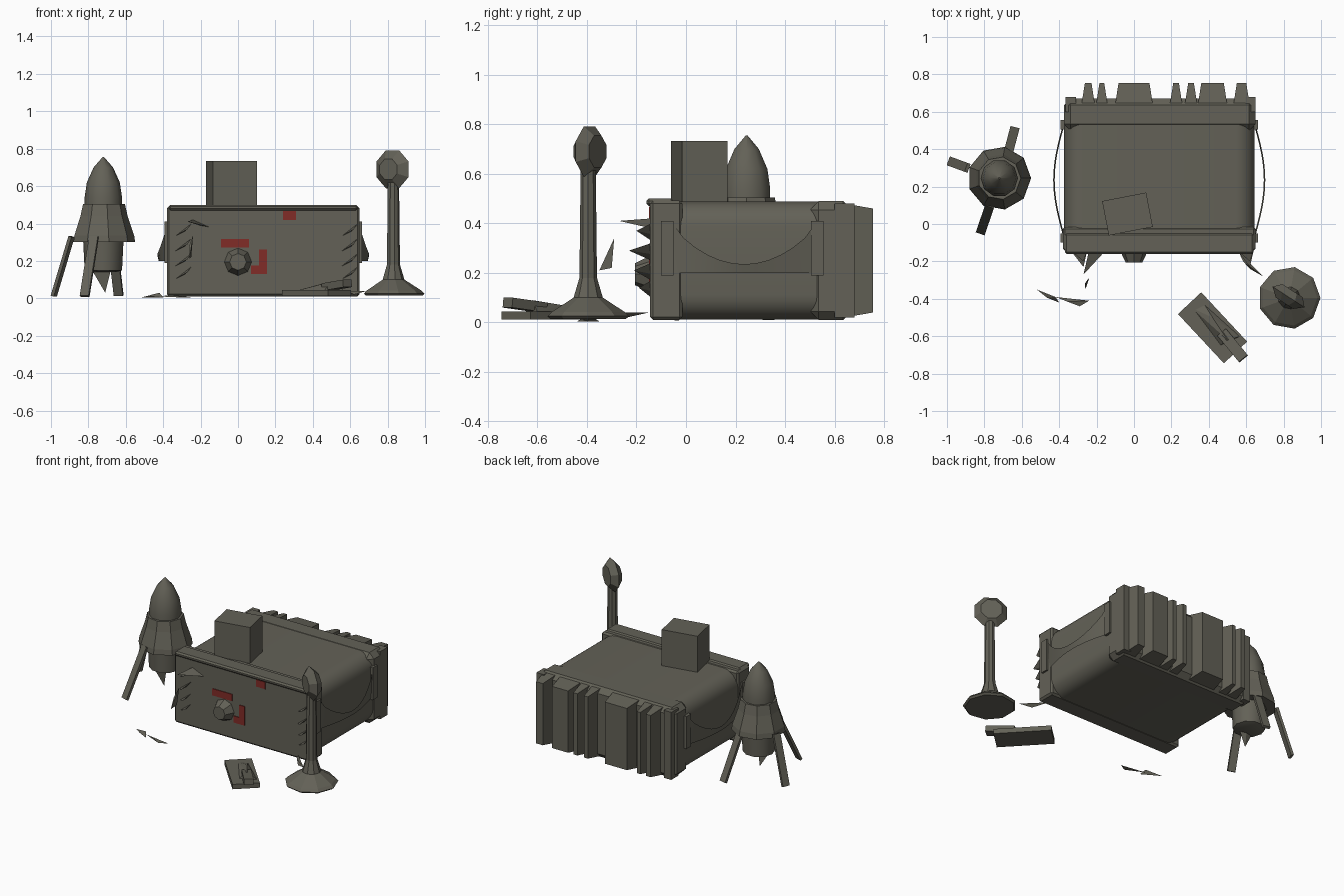
import bpy, bmesh, math
from mathutils import Vector, Matrix

if "Cube" in bpy.data.objects:
    bpy.data.objects.remove(bpy.data.objects["Cube"], do_unlink=True)


def material(name, rgb):
    m = bpy.data.materials.new(name)
    m.use_nodes = True
    m.diffuse_color = (*rgb, 1)
    m.node_tree.nodes["Principled BSDF"].inputs["Base Color"].default_value = (*rgb, 1)
    return m


GREY = material("olive_grey", (0.125, 0.12, 0.095))
RED = material("dark_red", (0.22, 0.025, 0.02))


def finish(name, bm, mat=GREY, smooth=None):
    if any(len(e.link_faces) == 2 for e in bm.edges):
        bmesh.ops.recalc_face_normals(bm, faces=bm.faces)
    me = bpy.data.meshes.new(name)
    bm.to_mesh(me)
    bm.free()
    me.materials.append(mat)
    if smooth:
        for p in me.polygons:
            p.use_smooth = True
        me.set_sharp_from_angle(angle=math.radians(smooth))
    ob = bpy.data.objects.new(name, me)
    bpy.context.collection.objects.link(ob)
    return ob


def hull(name, pts, mat=GREY):
    bm = bmesh.new()
    for p in pts:
        bm.verts.new(p)
    res = bmesh.ops.convex_hull(bm, input=bm.verts)
    loose = [v for v in bm.verts if not v.link_faces]
    bmesh.ops.delete(bm, geom=loose, context='VERTS')
    return finish(name, bm, mat)


def box(name, lo, hi, mat=GREY, bevel=0, segs=1, along=None, turn=0, smooth=None):
    lo, hi = Vector(lo), Vector(hi)
    bm = bmesh.new()
    bmesh.ops.create_cube(bm, size=1)
    bmesh.ops.scale(bm, vec=hi - lo, verts=bm.verts)
    if bevel:
        edges = [e for e in bm.edges if along is None
                 or abs((e.verts[0].co - e.verts[1].co).normalized()[along]) > 0.9]
        bmesh.ops.bevel(bm, geom=edges, offset=bevel, segments=segs, profile=0.5, affect='EDGES')
    bmesh.ops.rotate(bm, matrix=Matrix.Rotation(math.radians(turn), 3, 'Z'), verts=bm.verts)
    bmesh.ops.translate(bm, vec=(lo + hi) / 2, verts=bm.verts)
    return finish(name, bm, mat, smooth)


def lathe(name, profile, centre, sides, smooth=None):
    """Stack of rings given as (radius, height), closed at both ends."""
    bm = bmesh.new()
    rings = []
    for r, z in profile:
        rings.append([bm.verts.new((centre[0] + r * math.cos(2 * math.pi * i / sides),
                                    centre[1] + r * math.sin(2 * math.pi * i / sides), z))
                      for i in range(sides)])
    for a, b in zip(rings, rings[1:]):
        for i in range(sides):
            j = (i + 1) % sides
            bm.faces.new((a[i], a[j], b[j], b[i]))
    bm.faces.new(rings[0])
    bm.faces.new(rings[-1])
    return finish(name, bm, GREY, smooth)


def strut(name, a, b, width, depth):
    a, b = Vector(a), Vector(b)
    d = (b - a).normalized()
    u = d.cross(Vector((0, 0, 1))).normalized() * width / 2
    v = d.cross(u).normalized() * depth / 2
    return hull(name, [p + s * u + t * v for p in (a, b) for s in (-1, 1) for t in (-1, 1)])


def shard(name, a, b, c):
    """Thin torn triangular splinter."""
    a, b, c = Vector(a), Vector(b), Vector(c)
    n = (b - a).cross(c - a).normalized() * 0.012
    return hull(name, [a, b, c, (a + b) / 2 + n])


# Main body: rounded middle between squarer end frames
box("body_middle", (-0.375, -0.06, 0.012), (0.645, 0.56, 0.488), bevel=0.1, segs=6, along=1, smooth=35)
box("front_frame", (-0.38, -0.145, 0.01), (0.65, -0.015, 0.492), bevel=0.012)
box("rear_frame", (-0.375, 0.5, 0.01), (0.65, 0.67, 0.49), bevel=0.035)
box("front_top_lip", (-0.37, -0.16, 0.47), (0.64, -0.05, 0.5), bevel=0.01)
for x in (-0.37, 0.64):
    for y in (-0.075, 0.53):
        box("side_bracket", (x - 0.022, y - 0.025, 0.19), (x + 0.022, y + 0.025, 0.41))

# Bulging side sheets with sagging upper edges
for name, x0, s in (("left_side_sheet", 0.65, 1), ("right_side_sheet", -0.38, -1)):
    bm = bmesh.new()
    rows = []
    for i in range(13):
        t = i / 12
        arc = math.sin(math.pi * t)
        x = x0 + s * 0.052 * arc
        y = -0.06 + 0.59 * t
        rows.append([bm.verts.new((x - s * 0.008, y, 0.2)),
                     bm.verts.new((x, y, 0.41 - 0.175 * arc ** 0.7))])
    for a, b in zip(rows, rows[1:]):
        bm.faces.new((a[0], b[0], b[1], a[1]) if s > 0 else (a[1], b[1], b[0], a[0]))
    finish(name, bm, GREY, 30)

# Rear cooling fins, tapering backwards
for x, w in ((-0.245, 0.035), (-0.172, 0.025), (0, 0.165), (0.225, 0.03),
             (0.305, 0.03), (0.42, 0.12), (0.575, 0.05)):
    hull("rear_fin", [(x + s * (w / 2 + g), y, z) for s in (-1, 1)
                      for y, g, zs in ((0.64, 0.018, (0.02, 0.48)), (0.755, 0, (0.04, 0.46)))
                      for z in zs])
for x in (-0.33, 0.63):
    hull("rear_corner_post", [(x + a, y, z) for a in (-0.035, 0.02)
                              for y in (0.6, 0.68) for z in (0.02, 0.48)])

# Box on the roof
box("roof_box", (-0.155, -0.04, 0.485), (0.085, 0.147, 0.733), turn=11)

# Front knob and painted plates
bm = bmesh.new()
bmesh.ops.create_cone(bm, cap_ends=True, segments=8, radius1=0.078, radius2=0.045, depth=0.07)
bmesh.ops.rotate(bm, matrix=Matrix.Rotation(math.pi / 2, 3, 'X'), verts=bm.verts)
bmesh.ops.translate(bm, vec=(0, -0.17, 0.195), verts=bm.verts)
finish("front_knob", bm)
for name, x0, x1, z0, z1 in (("red_plate_top", -0.09, 0.06, 0.272, 0.318),
                             ("red_plate_side", 0.112, 0.155, 0.13, 0.26),
                             ("red_plate_foot", 0.07, 0.112, 0.13, 0.175),
                             ("red_marker", 0.24, 0.31, 0.42, 0.468)):
    box(name, (x0, -0.15, z0), (x1, -0.143, z1), RED)

# Torn splinters on the front and loose fragments
for side, x in (("right", -0.29), ("left", 0.6)):
    for dz, reach in ((0.13, 0.05), (0.2, 0.07), (0.28, 0.09), (0.36, 0.06)):
        shard(side + "_front_splinter", (x - 0.05, -0.14, dz - 0.03), (x + 0.04, -0.14, dz + 0.04),
              (x + 0.02, -0.14 - reach, dz + 0.01))
shard("front_top_splinter", (-0.24, -0.14, 0.42), (-0.15, -0.14, 0.38), (-0.27, -0.27, 0.41))
shard("hanging_fragment", (-0.26, -0.35, 0.21), (-0.24, -0.29, 0.34), (-0.25, -0.3, 0.22))
shard("corner_fragment", (0.56, -0.15, 0.04), (0.62, -0.24, 0.02), (0.69, -0.28, 0.04))
shard("ground_crescent_outer", (-0.52, -0.35, 0.004), (-0.4, -0.42, 0.004), (-0.42, -0.39, 0.03))
shard("ground_crescent_inner", (-0.42, -0.39, 0.01), (-0.29, -0.44, 0.004), (-0.24, -0.41, 0.004))

# Wrecked slab on the ground
box("wreck_slab", (0.24, -0.64, 0.012), (0.6, -0.47, 0.045), turn=-47)
hull("wreck_lump", [(0.31, -0.45, 0.04), (0.37, -0.42, 0.04), (0.46, -0.65, 0.04),
                    (0.57, -0.6, 0.04), (0.42, -0.5, 0.07), (0.5, -0.62, 0.09)])
strut("wreck_arm", (0.47, -0.58, 0.06), (0.585, -0.72, 0.08), 0.06, 0.04)

# Rocket with flared skirt and three legs
R = (-0.72, 0.245)
lathe("rocket_nose", [(0.1, 0.48), (0.1, 0.54), (0.088, 0.62), (0.052, 0.7), (0.004, 0.755)], R, 10, 40)
lathe("rocket_skirt", [(0.105, 0.3), (0.17, 0.3), (0.165, 0.335), (0.13, 0.44), (0.115, 0.505), (0.09, 0.505)], R, 9)
lathe("rocket_engine", [(0.07, 0.14), (0.1, 0.15), (0.108, 0.31)], R, 10, 40)
for top, foot in (((-0.89, 0.3, 0.33), (-0.985, 0.335, 0.012)),
                  ((-0.675, 0.37, 0.33), (-0.638, 0.51, 0.015)),
                  ((-0.77, 0.1, 0.33), (-0.82, -0.045, 0.012))):
    strut("rocket_leg", top, foot, 0.05, 0.018)
shard("engine_spike", (-0.78, 0.2, 0.15), (-0.68, 0.2, 0.15), (-0.71, 0.22, 0.03))

# Lollipop-shaped signal post
P = (0.83, -0.395)
lathe("signal_post", [(0.155, 0.014), (0.167, 0.025), (0.15, 0.042), (0.06, 0.1),
                      (0.036, 0.18), (0.031, 0.62)], P, 9)
bm = bmesh.new()
for r, d in ((0.06, -0.04), (0.11, 0), (0.07, 0.04)):
    for i in range(8):
        a = (i + 0.5) * math.pi / 4
        bm.verts.new((r * math.cos(a), d, r * math.sin(a)))
bmesh.ops.convex_hull(bm, input=bm.verts)
bmesh.ops.rotate(bm, matrix=Matrix.Rotation(math.radians(-33), 3, 'Z'), verts=bm.verts)
bmesh.ops.translate(bm, vec=(0.826, -0.39, 0.69), verts=bm.verts)
finish("signal_head", bm)
